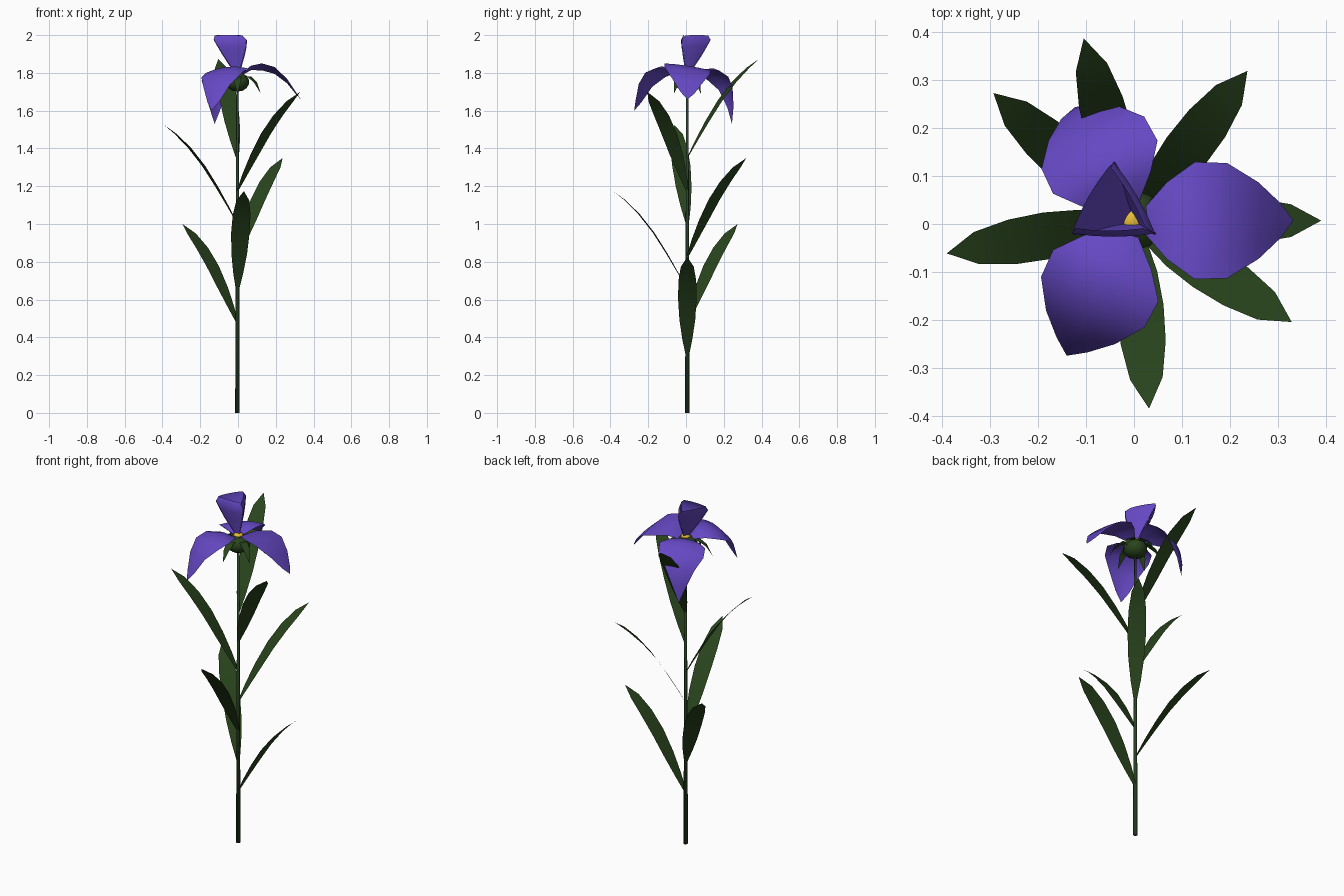
import bpy, bmesh, math
from mathutils import Vector

if "Cube" in bpy.data.objects:
    bpy.data.objects.remove(bpy.data.objects["Cube"])

OX, OY = -0.003, 0.007   # stem axis


def material(name, rgb):
    m = bpy.data.materials.new(name)
    m.diffuse_color = (*rgb, 1)
    m.use_nodes = True
    m.node_tree.nodes["Principled BSDF"].inputs["Base Color"].default_value = m.diffuse_color
    return m


LEAF = material("leaf green", (0.022, 0.058, 0.012))
STEM = material("stem green", (0.022, 0.054, 0.017))
PURPLE = material("petal purple", (0.130, 0.065, 0.55))
YELLOW = material("pollen yellow", (0.80, 0.50, 0.04))


def finish(bm, name, mat, smooth=True):
    bmesh.ops.remove_doubles(bm, verts=bm.verts, dist=0.0004)
    me = bpy.data.meshes.new(name)
    bm.to_mesh(me)
    bm.free()
    me.materials.append(mat)
    for p in me.polygons:
        p.use_smooth = smooth
    ob = bpy.data.objects.new(name, me)
    bpy.context.collection.objects.link(ob)
    return ob


def blade(name, mat, angle, rows, z0=0.0, cup=0.0, roll=0.0, lean=(0, 0), across=4):
    """Petal or leaf: rows of (radius, height, half width) swept out along an angle."""
    a = math.radians(angle)
    out = Vector((math.cos(a), math.sin(a), 0))
    side = Vector((-math.sin(a), math.cos(a), 0))
    bm = bmesh.new()
    grid = []
    for i, (r, z, w) in enumerate(rows):
        r0, h0, _ = rows[max(i - 1, 0)]
        r1, h1, _ = rows[min(i + 1, len(rows) - 1)]
        t = (out * (r1 - r0) + Vector((0, 0, h1 - h0))).normalized()
        n = t.cross(side)
        k = i / (len(rows) - 1)
        c = Vector((OX + lean[0] * k, OY + lean[1] * k, z0 + z)) + out * r
        line = []
        for j in range(across + 1):
            u = 2 * j / across - 1
            p = c + side * (u * w) + n * (cup * w * u * u)
            p.z += roll * u * w
            line.append(bm.verts.new(p))
        grid.append(line)
    for g, h in zip(grid, grid[1:]):
        for j in range(across):
            bm.faces.new((g[j], h[j], h[j + 1], g[j + 1]))
    return finish(bm, name, mat)


def ball(name, mat, centre, radius, squash, segs=10, rings=7):
    bm = bmesh.new()
    bmesh.ops.create_uvsphere(bm, u_segments=segs, v_segments=rings, radius=radius)
    for v in bm.verts:
        v.co = Vector((v.co.x, v.co.y, v.co.z * squash)) + Vector(centre)
    return finish(bm, name, mat)


# Stem
bm = bmesh.new()
bmesh.ops.create_cone(bm, cap_ends=True, segments=8, radius1=0.012, radius2=0.006, depth=1.74)
bmesh.ops.translate(bm, verts=bm.verts, vec=(OX, OY, 0.87))
finish(bm, "stem", STEM)

# Leaves, spiralling up by the golden angle
leaf_rows = [(0, 0, .008), (.05, .092, .027), (.11, .195, .042), (.18, .305, .049),
             (.255, .40, .047), (.33, .475, .034), (.393, .524, 0)]
for i in range(7):
    blade(f"leaf_{i + 1}", LEAF, i * 137.5, leaf_rows, z0=0.30 + i * 0.175, across=2)

# Green flower base with drooping sepals
ball("flower_base", LEAF, (OX, OY, 1.752), 0.066, 0.78)
sepal_rows = [(.03, 1.772, .014), (.07, 1.782, .022), (.11, 1.75, .017), (.143, 1.69, 0)]
for i in range(6):
    blade(f"sepal_{i + 1}", LEAF, 30 + i * 60, sepal_rows, across=2)

# Three drooping outer petals
widths = [.022, .08, .122, .120, .08, .036, 0]
falls = [
    (0, -0.15, -.05, [(.02, 1.79), (.07, 1.83), (.13, 1.838), (.20, 1.818), (.265, 1.76), (.31, 1.695), (.335, 1.66)]),
    (117, -0.08, -.16, [(.02, 1.79), (.07, 1.818), (.13, 1.822), (.195, 1.785), (.24, 1.72), (.262, 1.62), (.265, 1.53)]),
    (244, 0.10, -.16, [(.02, 1.79), (.07, 1.823), (.13, 1.832), (.20, 1.805), (.258, 1.74), (.293, 1.65), (.313, 1.60)]),
]
for i, (ang, roll, cup, path) in enumerate(falls):
    rows = [(r, z, w) for (r, z), w in zip(path, widths)]
    blade(f"outer_petal_{i + 1}", PURPLE, ang, rows, roll=roll, cup=cup)

# Three upright inner petals, leaning together to one side
inner_rows = [(.007, 1.795, .012), (.018, 1.84, .034), (.034, 1.89, .058),
              (.048, 1.94, .078), (.056, 1.975, .088), (.049, 2.0, .070)]
for i in range(3):
    blade(f"inner_petal_{i + 1}", PURPLE, 30 + i * 120, inner_rows, cup=0.08, lean=(-.048, .028))

# Yellow centre
ball("flower_centre", YELLOW, (OX, OY, 1.80), 0.027, 0.55, 8, 6)
